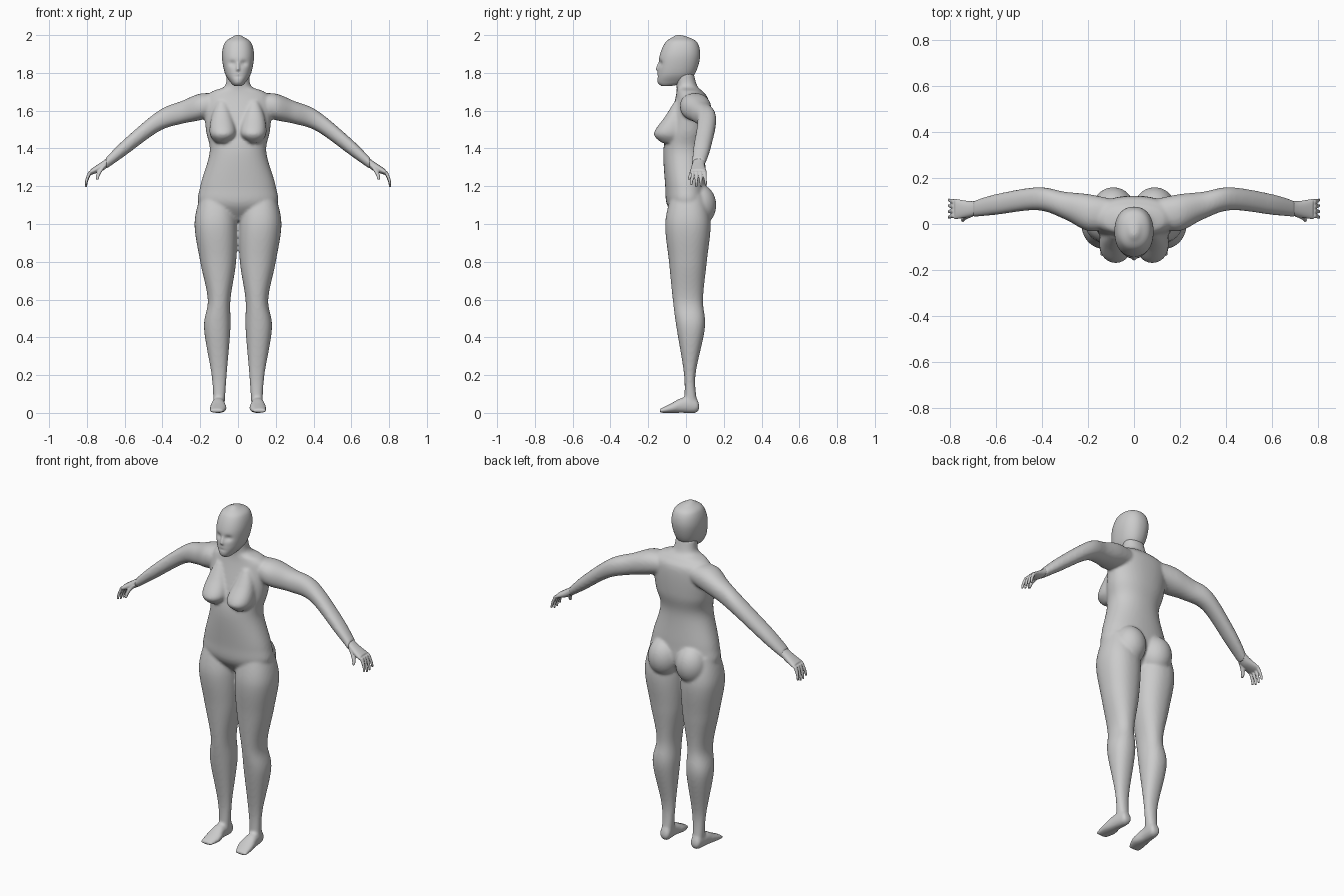
import bpy, bmesh, math
from mathutils import Vector, Matrix

default_cube = bpy.data.objects.get("Cube")
if default_cube:
    bpy.data.objects.remove(default_cube)

grey = (.6, .6, .6, 1)
clay = bpy.data.materials.new("clay grey")
clay.use_nodes = True
clay.diffuse_color = grey
clay.node_tree.nodes["Principled BSDF"].inputs["Base Color"].default_value = grey

X, Y, Z = range(3)
both_sides = (1, -1)


def spline(rows, steps):
    """Smooth interpolation through rows of section values."""
    result = []
    last = len(rows) - 1
    for i in range(last):
        before, start, end, after = (rows[min(max(i + k, 0), last)] for k in (-1, 0, 1, 2))
        for step in range(steps):
            t = step / steps
            blend = t * t * (3 - 2 * t)
            ease_in = t * (1 - t) ** 2 / 2
            ease_out = t * t * (t - 1) / 2
            result.append([q + blend * (r - q) + ease_in * (r - p) + ease_out * (s - q)
                           for p, q, r, s in zip(before, start, end, after)])
    return result + [rows[-1]]


def loft(bm, axis, rows, side=1, steps=8, sides=48):
    """Closed tube along an axis; a row is its position, then low and high bounds across."""
    across = [n for n in (X, Y, Z) if n != axis]
    rings = []
    for position, *bounds in spline(rows, steps):
        ring = []
        for k in range(sides):
            angle = math.tau * k / sides
            point = Vector()
            point[axis] = position
            for n, low, high, wave in zip(across, bounds[::2], bounds[1::2], (math.cos(angle), math.sin(angle))):
                # Slightly squared ellipse
                rounded = math.copysign(abs(wave) ** .9, wave)
                point[n] = (low + high) / 2 + rounded * (high - low) / 2
            point.x *= side
            ring.append(bm.verts.new(point))
        rings.append(ring)
    for lower, upper in zip(rings, rings[1:]):
        for k in range(sides):
            bm.faces.new((lower[k - 1], lower[k], upper[k], upper[k - 1]))
    bm.faces.new(rings[0])
    bm.faces.new(rings[-1])
    return [vert for ring in rings for vert in ring]


def mirrored_bounds(rows):
    """Turn position, half width, front, back into section bounds centred on x."""
    return [(position, -width, width, front, back) for position, width, front, back in rows]


def add_finger(bm, side, root, tip, thickness):
    """Tapered finger that leaves the palm outward and curls down to its tip."""
    rows = []
    for k in range(6):
        t = k / 5
        x = root.x + (tip.x - root.x) * math.sin(t * math.pi / 2)
        y = root.y + (tip.y - root.y) * t
        z = root.z + (tip.z - root.z) * t
        half = thickness * (1 - t / 2)
        rows.append((z, x - half, x + half, y - half, y + half))
    loft(bm, Z, rows, side, sides=16)


def finish(name, bm, voxel, smoothing):
    """Fuse overlapping volumes into one skin and soften the joins."""
    bmesh.ops.recalc_face_normals(bm, faces=bm.faces)
    mesh = bpy.data.meshes.new(name)
    bm.to_mesh(mesh)
    bm.free()
    mesh.materials.append(clay)
    mesh.shade_smooth()
    part = bpy.data.objects.new(name, mesh)
    bpy.context.collection.objects.link(part)
    fuse = part.modifiers.new("fuse", 'REMESH')
    fuse.mode = 'VOXEL'
    fuse.voxel_size = voxel
    fuse.use_smooth_shade = True
    soften = part.modifiers.new("soften", 'SMOOTH')
    soften.iterations = smoothing


# Trunk, from the neck down to the crotch
trunk = mirrored_bounds([
    (1.8, .06, -.06, .04), (1.73, .07, -.05, .06), (1.7, .14, -.05, .09),
    (1.65, .18, -.06, .12), (1.5, .17, -.1, .12), (1.38, .15, -.12, .1),
    (1.2, .2, -.11, .11), (1.1, .2, -.1, .11), (1.02, .05, -.04, .06)])

# Left limbs, repeated on the other side
leg = [(1.15, .03, .2, -.08, .1), (1, .005, .23, -.11, .13), (.8, .01, .2, -.09, .11),
       (.6, .04, .16, -.07, .09), (.45, .04, .18, -.05, .1), (.2, .06, .14, -.01, .05),
       (.05, .07, .13, -.01, .06)]
foot = [(.07, .08, .12, .02, .04), (.05, .07, .13, 0, .08), (-.02, .07, .14, 0, .08),
        (-.08, .06, .15, 0, .05), (-.14, .08, .15, 0, .02)]
arm = [(.1, -.02, .11, 1.58, 1.69), (.2, -.03, .13, 1.55, 1.69), (.3, .02, .14, 1.53, 1.65),
       (.42, .06, .16, 1.49, 1.6), (.6, .04, .13, 1.36, 1.45), (.7, .03, .1, 1.29, 1.35)]
breast = [(1.65, .06, .11, -.06, 0), (1.57, .03, .14, -.11, 0), (1.48, .01, .15, -.17, 0),
          (1.43, .05, .12, -.13, 0)]

body = bmesh.new()
loft(body, Z, trunk)
for side in both_sides:
    loft(body, Z, leg, side)
    loft(body, Y, foot, side)
    loft(body, X, arm, side)
    loft(body, Z, breast, side)
    buttock = Matrix.LocRotScale(Vector((side * .09, .07, 1.1)), None, Vector((.09, .09, .11)))
    bmesh.ops.create_uvsphere(body, u_segments=48, v_segments=32, radius=1, matrix=buttock)
finish("body", body, voxel=.008, smoothing=6)

# Head with hollow eye sockets, a mouth crease and a nose
skull = mirrored_bounds([
    (1.73, .02, -.13, -.08), (1.75, .04, -.15, 0), (1.8, .07, -.15, .05),
    (1.89, .085, -.14, .075), (1.96, .07, -.11, .06), (1.99, .03, -.07, .01), (2, .01, -.05, -.03)])
nose = mirrored_bounds([(1.87, .007, -.14, -.1), (1.82, .014, -.16, -.1), (1.81, .01, -.15, -.1)])

head = bmesh.new()
for vert in loft(head, Z, skull, steps=12, sides=96):
    x, y, z = vert.co
    if y < -.05:
        eye = math.hypot((abs(x) - .03) / .02, (z - 1.85) / .015)
        mouth = math.hypot(x / .02, (z - 1.78) / .005)
        vert.co.y += .013 * math.exp(-eye ** 2) + .004 * math.exp(-mouth ** 2)
loft(head, Z, nose)
finish("head", head, voxel=.005, smoothing=4)

# Hands: palm, four curled fingers and a thumb
palm = [(.68, .04, .1, 1.31, 1.36), (.72, .03, .1, 1.28, 1.33), (.78, .02, .11, 1.26, 1.29)]
for side, name in zip(both_sides, ("left_hand", "right_hand")):
    hand = bmesh.new()
    loft(hand, X, palm, side)
    for spread in (-1.5, -.5, .5, 1.5):
        root = Vector((.78, .067 + .02 * spread, 1.28))
        tip = Vector((.805, .067 + .026 * spread, 1.19 + .01 * abs(spread)))
        add_finger(hand, side, root, tip, thickness=.011)
    add_finger(hand, side, Vector((.71, .045, 1.31)), Vector((.745, .015, 1.235)), thickness=.015)
    finish(name, hand, voxel=.0035, smoothing=3)
